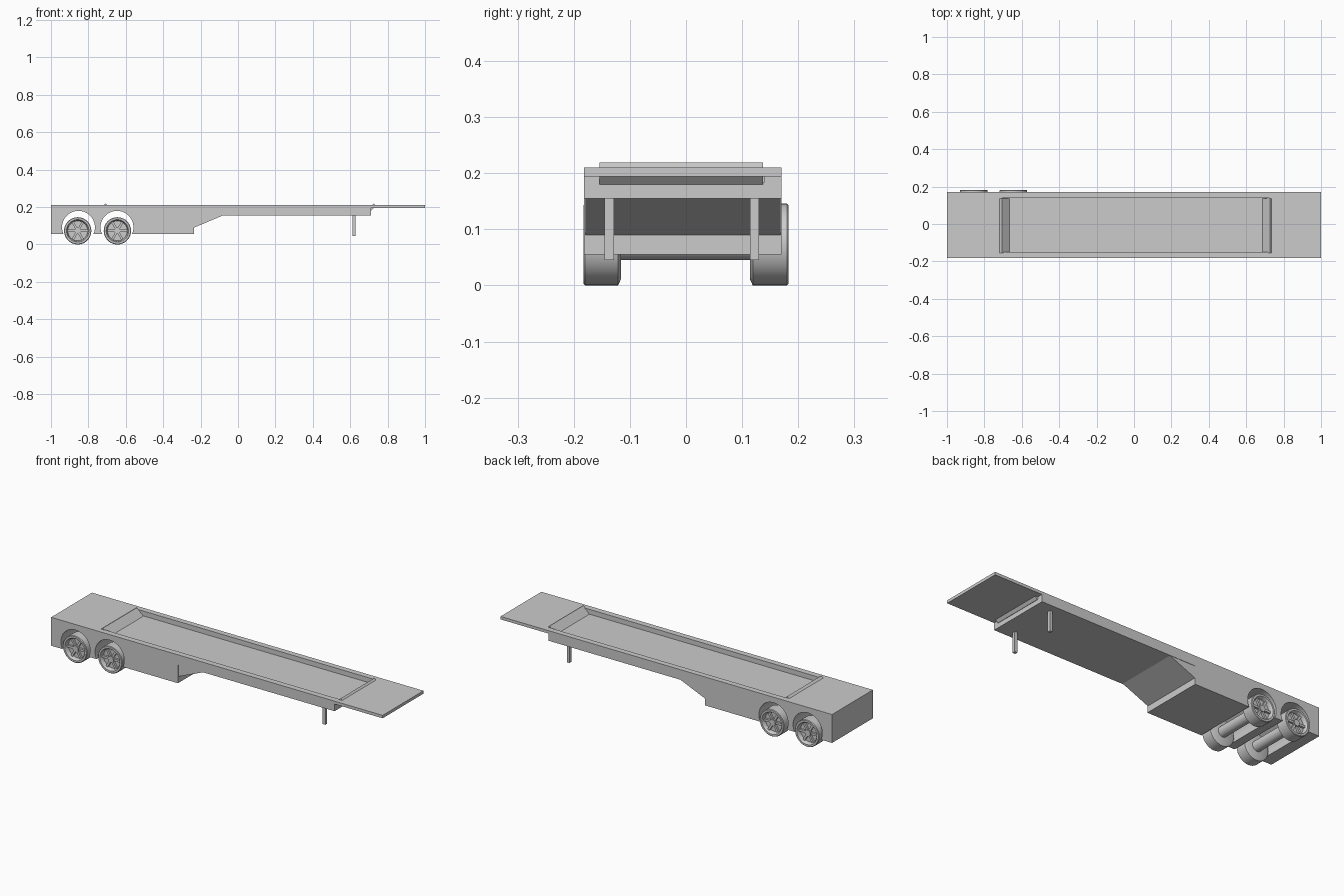
import bpy, bmesh, math
from mathutils import Matrix

if "Cube" in bpy.data.objects:
    bpy.data.objects.remove(bpy.data.objects["Cube"])

WHEEL_X = (-0.857, -0.645)
Y0, Y1 = -0.182, 0.170


def finish(bm, name, smooth=False):
    bmesh.ops.recalc_face_normals(bm, faces=bm.faces)
    me = bpy.data.meshes.new(name)
    bm.to_mesh(me)
    bm.free()
    ob = bpy.data.objects.new(name, me)
    bpy.context.collection.objects.link(ob)
    if smooth:
        bpy.ops.object.select_all(action='DESELECT')
        ob.select_set(True)
        bpy.context.view_layer.objects.active = ob
        bpy.ops.object.shade_smooth_by_angle(angle=math.radians(35))
    return ob


def extrude_profile(name, pts, y0, y1):
    # Side profile in x, z extruded across the width
    bm = bmesh.new()
    f = bm.faces.new([bm.verts.new((x, y0, z)) for x, z in pts])
    r = bmesh.ops.extrude_face_region(bm, geom=[f])
    for v in r['geom']:
        if isinstance(v, bmesh.types.BMVert):
            v.co.y = y1
    return finish(bm, name)


def box(name, x0, x1, y0, y1, z0, z1):
    return extrude_profile(name, [(x0, z0), (x1, z0), (x1, z1), (x0, z1)], y0, y1)


def arch(cx, cz=0.092, r=0.088, base=0.055, n=28):
    a0 = math.asin((base - cz) / r)
    a1 = math.pi - a0
    return [(cx + r * math.cos(a1 + (a0 - a1) * i / n),
             cz + r * math.sin(a1 + (a0 - a1) * i / n)) for i in range(n + 1)]


# Trailer body with wheel arches and front coupling plate
profile = [(-1, 0.055)] + arch(-0.853) + arch(-0.647) + [
    (-0.235, 0.055), (-0.235, 0.155), (0.71, 0.155), (0.71, 0.194),
    (1, 0.194), (1, 0.21), (-1, 0.21)]
body = extrude_profile("trailer_body", profile, Y0, Y1)

# Recessed load bed
cutter = box("bed_cutter", -0.705, 0.725, -0.15, 0.139, 0.1835, 0.3)
cutter.hide_render = True
mod = body.modifiers.new("bed", 'BOOLEAN')
mod.object = cutter
mod.operation = 'DIFFERENCE'
mod.solver = 'EXACT'
bpy.context.view_layer.objects.active = body
bpy.ops.object.modifier_apply(modifier=mod.name)
bpy.data.objects.remove(cutter)

# Sloped end ramps of the bed
extrude_profile("rear_bed_ramp", [(-0.665, 0.182), (-0.707, 0.219), (-0.722, 0.208), (-0.7, 0.182)],
                -0.154, 0.137)
extrude_profile("front_bed_ramp", [(0.684, 0.18), (0.712, 0.18), (0.738, 0.208), (0.727, 0.219)],
                -0.154, 0.137)

# Sloped underside wedge
extrude_profile("underside_wedge", [(-0.24, 0.09), (-0.235, 0.09), (-0.08, 0.1555), (-0.24, 0.1555)],
                Y0 + 0.003, Y1 - 0.002)

# Landing legs
for side, y in (("front", -0.145), ("back", 0.114)):
    box("landing_leg_" + side, 0.612, 0.628, y, y + 0.0165, 0.045, 0.157)


def wheel(name, x, y_out, y_in):
    s = 1 if y_in > y_out else -1
    # Tyre and dished rim as one lathe, depth measured from the outer face
    w = abs(y_in - y_out)
    prof = [(0, w), (0.062, w), (0.073, w - 0.005), (0.073, 0.003), (0.070, 0),
            (0.060, 0), (0.056, 0.005), (0.053, 0.022), (0, 0.022)]
    bm = bmesh.new()
    vs = [bm.verts.new((r, d, 0)) for r, d in prof]
    es = [bm.edges.new(p) for p in zip(vs, vs[1:])]
    bmesh.ops.spin(bm, geom=vs + es, cent=(0, 0, 0), axis=(0, 1, 0),
                   angle=2 * math.pi, steps=36, use_duplicate=False)
    bmesh.ops.remove_doubles(bm, verts=bm.verts, dist=1e-5)
    # Hub
    bmesh.ops.create_cone(bm, cap_ends=True, segments=20, radius1=0.017, radius2=0.017, depth=0.018,
                          matrix=Matrix.Translation((0, 0.015, 0)) @ Matrix.Rotation(math.pi / 2, 4, 'X'))
    # Spokes
    for i in range(6):
        m = (Matrix.Rotation(i * math.pi / 3, 4, 'Y') @ Matrix.Translation((0.033, 0.017, 0))
             @ Matrix.Diagonal((0.042, 0.012, 0.012, 1)))
        bmesh.ops.create_cube(bm, size=1, matrix=m)
    for v in bm.verts:
        v.co = (x + v.co.x, y_out + s * v.co.y, 0.073 + v.co.z)
    finish(bm, name, True)


# Wheels and axles
for label, x in zip(("rear", "forward"), WHEEL_X):
    wheel(label + "_wheel_front", x, -0.183, -0.116)
    wheel(label + "_wheel_back", x, 0.183, 0.114)
    bm = bmesh.new()
    bmesh.ops.create_cone(bm, cap_ends=True, segments=24, radius1=0.028, radius2=0.028, depth=0.24,
                          matrix=Matrix.Translation((x, 0, 0.073)) @ Matrix.Rotation(math.pi / 2, 4, 'X'))
    finish(bm, label + "_axle", True)
